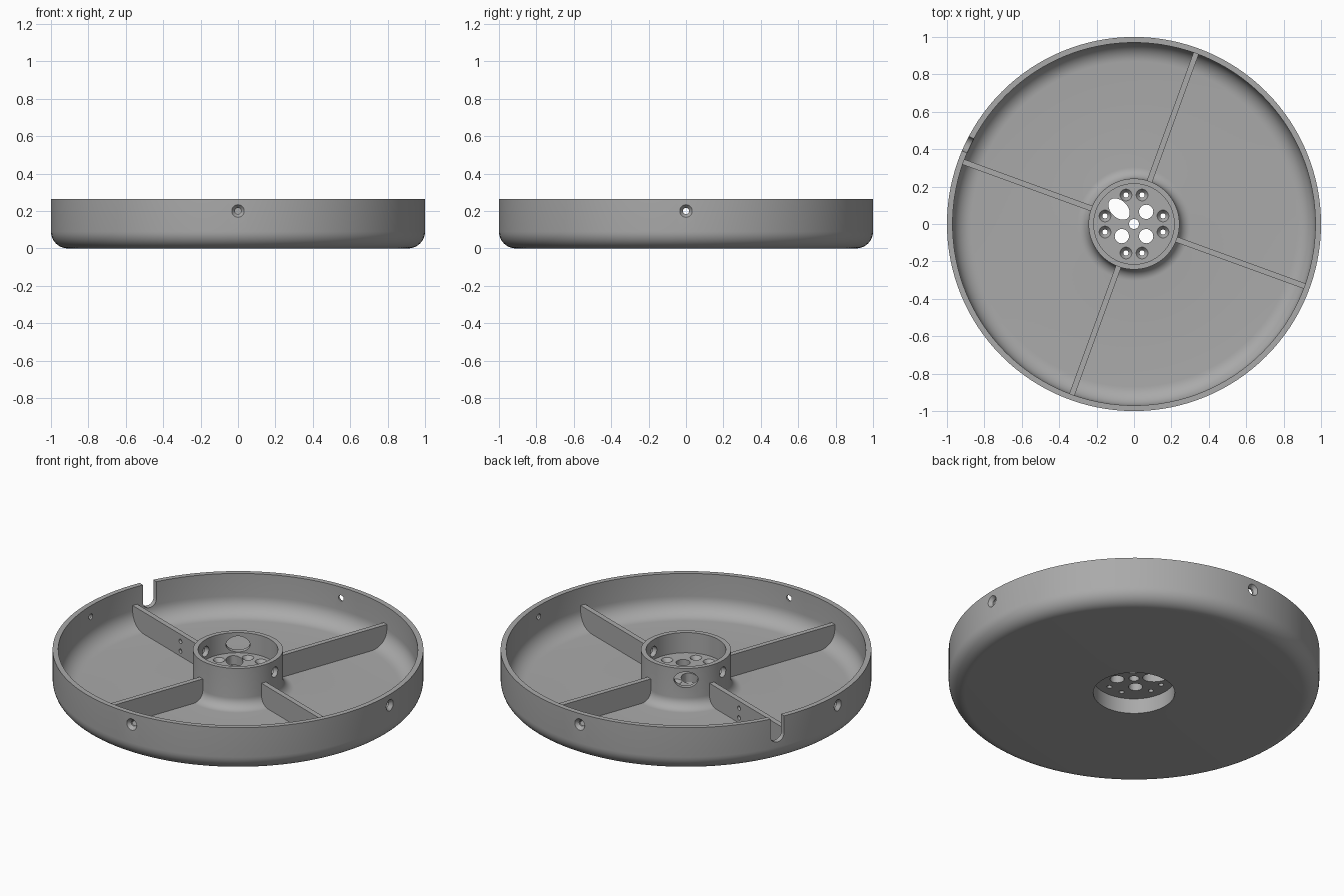
import bpy, bmesh
from math import sin, cos, pi, radians
from mathutils import Matrix, Vector

if "Cube" in bpy.data.objects:
    bpy.data.objects.remove(bpy.data.objects["Cube"], do_unlink=True)

grey = bpy.data.materials.new("light grey")
grey.use_nodes = True
grey.diffuse_color = (0.4, 0.4, 0.4, 1)
grey.node_tree.nodes["Principled BSDF"].inputs["Base Color"].default_value = (0.4, 0.4, 0.4, 1)


def make_object(name, bm):
    bmesh.ops.recalc_face_normals(bm, faces=bm.faces)
    mesh = bpy.data.meshes.new(name)
    bm.to_mesh(mesh)
    bm.free()
    mesh.materials.append(grey)
    ob = bpy.data.objects.new(name, mesh)
    bpy.context.collection.objects.link(ob)
    return ob


def revolve(name, profile, steps, matrix=Matrix()):
    """Solid of revolution about z; the profile starts and ends on the axis."""
    bm = bmesh.new()
    verts = [bm.verts.new((r, 0, z)) for r, z in profile]
    edges = [bm.edges.new(pair) for pair in zip(verts, verts[1:])]
    bmesh.ops.spin(bm, geom=verts + edges, cent=(0, 0, 0), axis=(0, 0, 1),
                   angle=2 * pi, steps=steps)
    bmesh.ops.remove_doubles(bm, verts=bm.verts, dist=0.0001)
    bmesh.ops.transform(bm, matrix=matrix, verts=bm.verts)
    return make_object(name, bm)


def arc(cx, cz, radius, start, end, n=10):
    angles = [radians(start + (end - start) * i / n) for i in range(n + 1)]
    return [(cx + radius * cos(a), cz + radius * sin(a)) for a in angles]


def cut(target, cutter):
    cutter.hide_render = True
    mod = target.modifiers.new("cut", 'BOOLEAN')
    mod.operation = 'DIFFERENCE'
    mod.solver = 'EXACT'
    mod.object = cutter
    bpy.context.view_layer.objects.active = target
    bpy.ops.object.modifier_apply(modifier=mod.name)
    bpy.data.objects.remove(cutter, do_unlink=True)


def drill(target, radius, length, matrix, head=None, depth=0.02):
    """Cut a hole centred on the matrix; head is a countersink ending at +z."""
    h = length / 2
    top = [(radius, h)] if head is None else [(radius, h - depth), (head, h)]
    profile = [(0, -h), (radius, -h)] + top + [(0, h)]
    cut(target, revolve("drill", profile, 32, matrix))


def place(x, y, z):
    return Matrix.Translation((x, y, z))


def outward(angle, radius, z):
    """Frame at a compass angle with its z axis pointing away from the centre."""
    return (Matrix.Rotation(radians(angle), 4, 'Z') @ place(radius, 0, z)
            @ Matrix.Rotation(pi / 2, 4, 'Y'))


def smooth(ob):
    bpy.ops.object.select_all(action='DESELECT')
    ob.select_set(True)
    bpy.context.view_layer.objects.active = ob
    bpy.ops.object.shade_smooth_by_angle(angle=radians(30))


HEIGHT, FLOOR, RIB_TOP = 0.265, 0.03, 0.16
PLATE_TOP, PLATE_BOTTOM = 0.145, 0.09

# Round tray with raised hub and a recess under it
profile = [(0, PLATE_TOP), (0.215, PLATE_TOP), (0.215, HEIGHT), (0.243, HEIGHT)]
profile += arc(0.303, FLOOR + 0.06, 0.06, 180, 270)
profile += arc(0.87, FLOOR + 0.1, 0.1, -90, 0)
profile += [(0.97, HEIGHT), (1, HEIGHT)]
profile += arc(0.91, 0.09, 0.09, 0, -90)
profile += [(0.22, 0), (0.22, PLATE_BOTTOM), (0, PLATE_BOTTOM)]
tray = revolve("tray", profile, 128)

# Countersunk screw holes in the rim, and access holes through the hub wall
for angle in (0, 90, 180, 270):
    drill(tray, 0.017, 0.1, outward(angle, 0.955, 0.2), head=0.038, depth=0.025)
for angle in (0, 180):
    drill(tray, 0.03, 0.1, outward(angle, 0.23, 0.195))

# Hub plate holes: centre, large, oval and eight countersunk
plate_z = (PLATE_TOP + PLATE_BOTTOM) / 2
drill(tray, 0.027, 0.1, place(0, 0, plate_z))
for x, y in ((1, 1), (1, -1), (-1, -1)):
    drill(tray, 0.038, 0.1, place(0.065 * x, 0.065 * y, plate_z))
oval = (place(-0.08, 0.08, plate_z) @ Matrix.Rotation(radians(135), 4, 'Z')
        @ Matrix.Diagonal((0.067, 0.045, 1, 1)))
drill(tray, 1, 0.1, oval)
for sx in (-1, 1):
    for sy in (-1, 1):
        for x, y in ((0.155, 0.043), (0.043, 0.155)):
            drill(tray, 0.014, 0.08, place(sx * x, sy * y, PLATE_TOP - 0.038),
                  head=0.033, depth=0.025)

# Cable opening in the hub wall
drill(tray, 1, 0.1, outward(125, 0.23, 0.197) @ Matrix.Diagonal((0.047, 0.065, 1, 1)))

# Round-bottomed cable notch in the rim
notch = bmesh.new()
outline = arc(0, 0.162, 0.042, 180, 360, 16) + [(0.042, 0.4), (-0.042, 0.4)]
face = notch.faces.new([notch.verts.new((0.9, y, z)) for y, z in outline])
side = bmesh.ops.extrude_face_region(notch, geom=[face])["geom"]
bmesh.ops.translate(notch, vec=(0.2, 0, 0),
                    verts=[v for v in side if isinstance(v, bmesh.types.BMVert)])
bmesh.ops.rotate(notch, matrix=Matrix.Rotation(radians(154.5), 3, 'Z'), verts=notch.verts)
cut(tray, make_object("notch_cutter", notch))
smooth(tray)

# Four radial ribs from hub to rim
rib_outline = [(0.232, RIB_TOP), (0.98, RIB_TOP), (0.98, 0.08), (0.9, 0.02), (0.232, 0.02)]
for i, angle in enumerate((70, 160, 250, 340)):
    bm = bmesh.new()
    face = bm.faces.new([bm.verts.new((x, -0.015, z)) for x, z in rib_outline])
    side = bmesh.ops.extrude_face_region(bm, geom=[face])["geom"]
    bmesh.ops.translate(bm, vec=(0, 0.03, 0),
                        verts=[v for v in side if isinstance(v, bmesh.types.BMVert)])
    spin = Matrix.Rotation(radians(angle), 4, 'Z')
    bmesh.ops.transform(bm, matrix=spin, verts=bm.verts)
    rib = make_object(f"rib_{i + 1}", bm)
    # Pair of tie holes in the rib beside the notch
    if angle == 160:
        for z in (0.06, 0.118):
            drill(rib, 0.013, 0.1, spin @ place(0.52, 0, z) @ Matrix.Rotation(pi / 2, 4, 'X'))
    smooth(rib)
